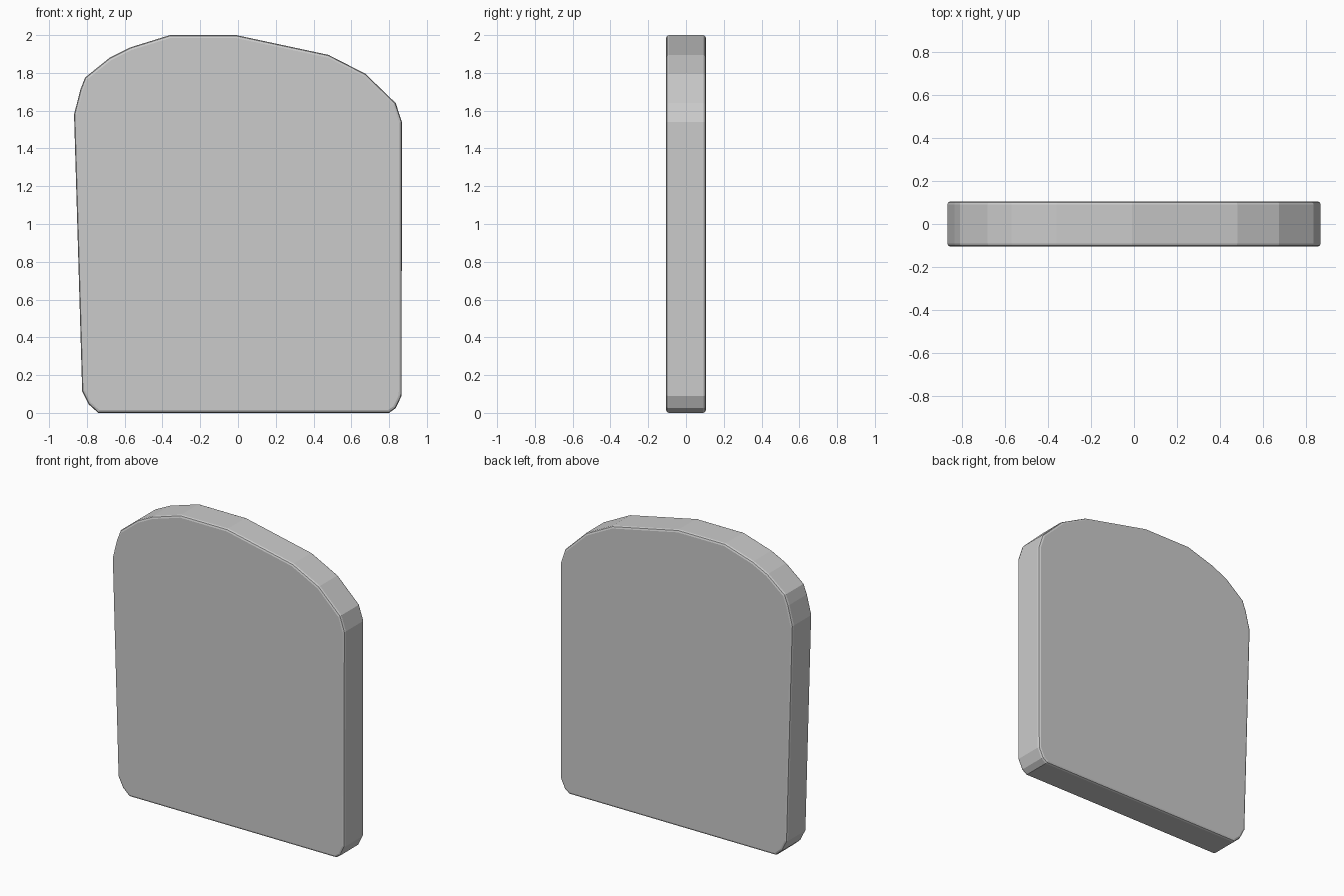
import bpy, bmesh

if "Cube" in bpy.data.objects:
    bpy.data.objects.remove(bpy.data.objects["Cube"])

# Outline of the slab in the front view (x, z)
OUTLINE = [
    (-0.74, 0.0), (0.80, 0.0), (0.835, 0.025), (0.866, 0.09),
    (0.868, 1.54), (0.835, 1.64), (0.675, 1.795), (0.48, 1.895),
    (-0.01, 2.0), (-0.36, 2.0), (-0.57, 1.935), (-0.68, 1.88),
    (-0.81, 1.775), (-0.835, 1.71), (-0.868, 1.58),
    (-0.825, 0.115), (-0.79, 0.045),
]
HALF_DEPTH = 0.105

# Extrude the outline through the depth
bm = bmesh.new()
face = bm.faces.new([bm.verts.new((x, -HALF_DEPTH, z)) for x, z in OUTLINE])
new = bmesh.ops.extrude_face_region(bm, geom=[face])["geom"]
bmesh.ops.translate(bm, vec=(0, 2 * HALF_DEPTH, 0),
                    verts=[v for v in new if isinstance(v, bmesh.types.BMVert)])
bmesh.ops.recalc_face_normals(bm, faces=bm.faces)

# Soften the front and back rims
rims = [e for e in bm.edges
        if abs(e.verts[0].co.y - e.verts[1].co.y) < 1e-5]
bmesh.ops.bevel(bm, geom=rims, offset=0.015, segments=2, profile=0.5,
                affect='EDGES', clamp_overlap=True)

mesh = bpy.data.meshes.new("rounded_slab")
bm.to_mesh(mesh)
bm.free()
slab = bpy.data.objects.new("rounded_slab", mesh)
bpy.context.collection.objects.link(slab)
